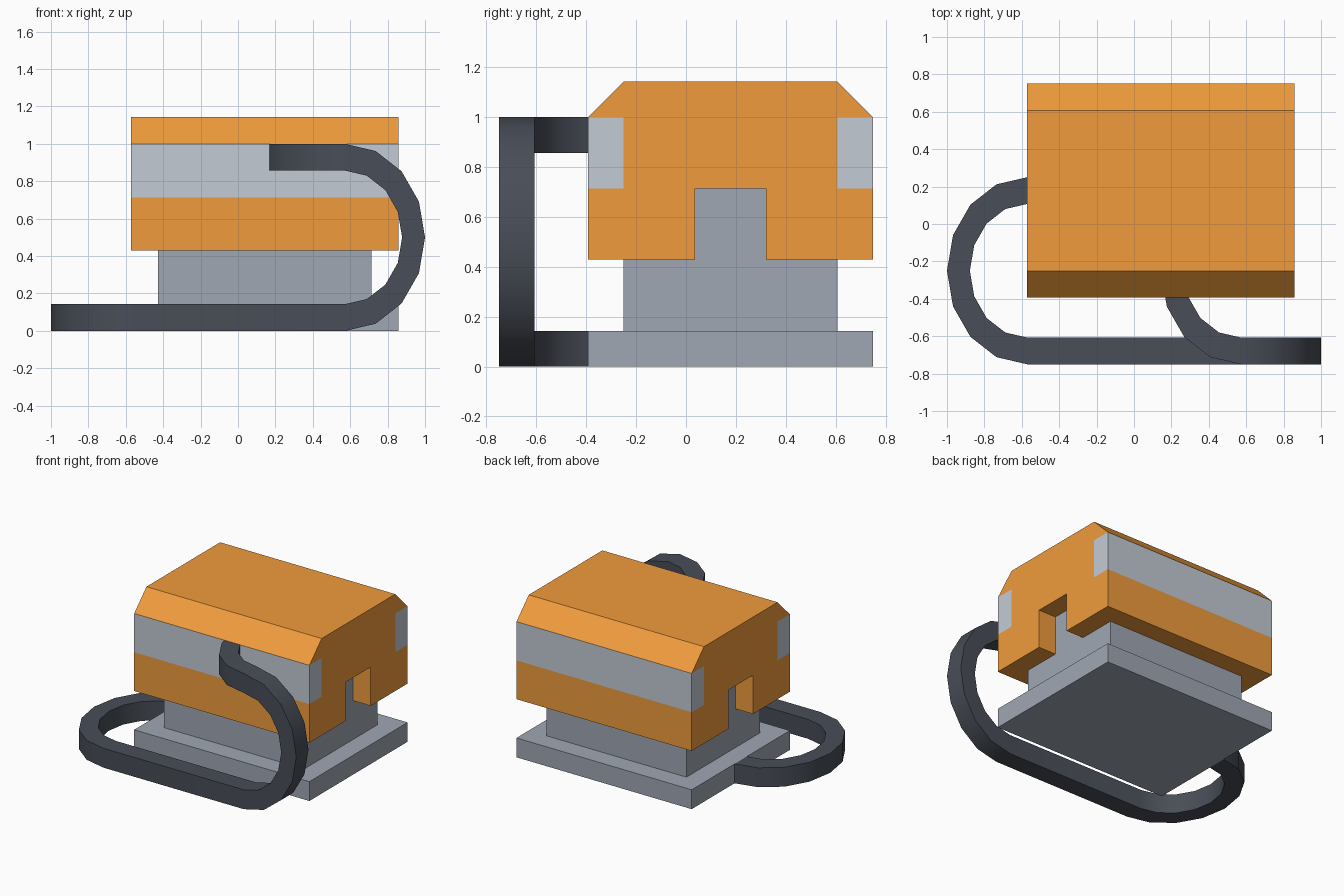
import bpy, bmesh, math

if "Cube" in bpy.data.objects:
    bpy.data.objects.remove(bpy.data.objects["Cube"])

U = 1 / 7            # design grid unit
YC = 0.25 - U / 2    # centre line of the housing in y


def material(name, rgb):
    m = bpy.data.materials.new(name)
    m.diffuse_color = (*rgb, 1)
    m.use_nodes = True
    m.node_tree.nodes["Principled BSDF"].inputs["Base Color"].default_value = m.diffuse_color
    return m


ORANGE = material("orange_paint", (0.87, 0.33, 0.045))
STEEL = material("steel_grey", (0.35, 0.39, 0.45))
LIGHT = material("light_grey", (0.55, 0.60, 0.66))
RUBBER = material("dark_rubber", (0.065, 0.075, 0.095))


def loft(name, rings, mat):
    """Skin a list of equal-length closed rings and cap both ends."""
    bm = bmesh.new()
    vs = [[bm.verts.new(p) for p in ring] for ring in rings]
    n = len(rings[0])
    for a, b in zip(vs, vs[1:]):
        for i in range(n):
            j = (i + 1) % n
            bm.faces.new((a[i], a[j], b[j], b[i]))
    bm.faces.new(vs[0])
    bm.faces.new(vs[-1])
    bmesh.ops.recalc_face_normals(bm, faces=bm.faces)
    me = bpy.data.meshes.new(name)
    bm.to_mesh(me)
    bm.free()
    ob = bpy.data.objects.new(name, me)
    bpy.context.collection.objects.link(ob)
    me.materials.append(mat)
    return ob


def extrude_x(name, profile, x0, x1, mat):
    """Extrude a (y, z) profile in grid units, y measured from the centre line."""
    return loft(name, [[(x * U, YC + y * U, z * U) for y, z in profile]
                       for x in (x0, x1)], mat)


def mirrored(half):
    return half + [(-y, z) for y, z in reversed(half)]


# Base plate and stepped pedestal with its centre tongue
extrude_x("base_plate", mirrored([(4, 0), (4, 1)]), -4, 6, STEEL)
extrude_x("pedestal", mirrored([(3, 1), (3, 3), (1, 3), (1, 5)]), -3, 5, STEEL)

# Chamfered housing with a bottom channel and side slots for the stripes
extrude_x("housing", mirrored([(1, 5), (1, 3), (4, 3), (4, 5), (3, 5),
                               (3, 7), (4, 7), (3, 8)]), -4, 6, ORANGE)

# Light stripes filling the side slots
for side, s in (("front", -1), ("back", 1)):
    extrude_x(side + "_stripe", [(3 * s, 5), (4 * s, 5), (4 * s, 7), (3 * s, 7)],
              -4, 6, LIGHT)

# Square hose: floor bend, straight run, upright bend, bend into the housing
R0, R1, SX, CX, CY = 2.5 * U, 3.5 * U, 6 / 7, 4 * U, -0.25
rings = []
for i in range(9):
    s, c = math.sin(i * math.pi / 8), math.cos(i * math.pi / 8)
    rings.append([(-CX - SX * r * s, CY + r * c, z)
                  for r, z in ((R0, 0), (R1, 0), (R1, U), (R0, U))])
for i in range(9):
    s, c = math.sin(i * math.pi / 8), math.cos(i * math.pi / 8)
    rings.append([(CX + SX * r * s, CY - d, 0.5 - r * c)
                  for d, r in ((R0, R1), (R1, R1), (R1, R0), (R0, R0))])
for i in range(1, 5):
    s, c = math.sin(i * math.pi / 8), math.cos(i * math.pi / 8)
    rings.append([(CX - SX * r * s, CY - r * c, z)
                  for r, z in ((R0, 1), (R1, 1), (R1, 1 - U), (R0, 1 - U))])
hose = loft("hose", rings, RUBBER)
bpy.context.view_layer.objects.active = hose
hose.select_set(True)
bpy.ops.object.shade_smooth_by_angle(angle=math.radians(35))
